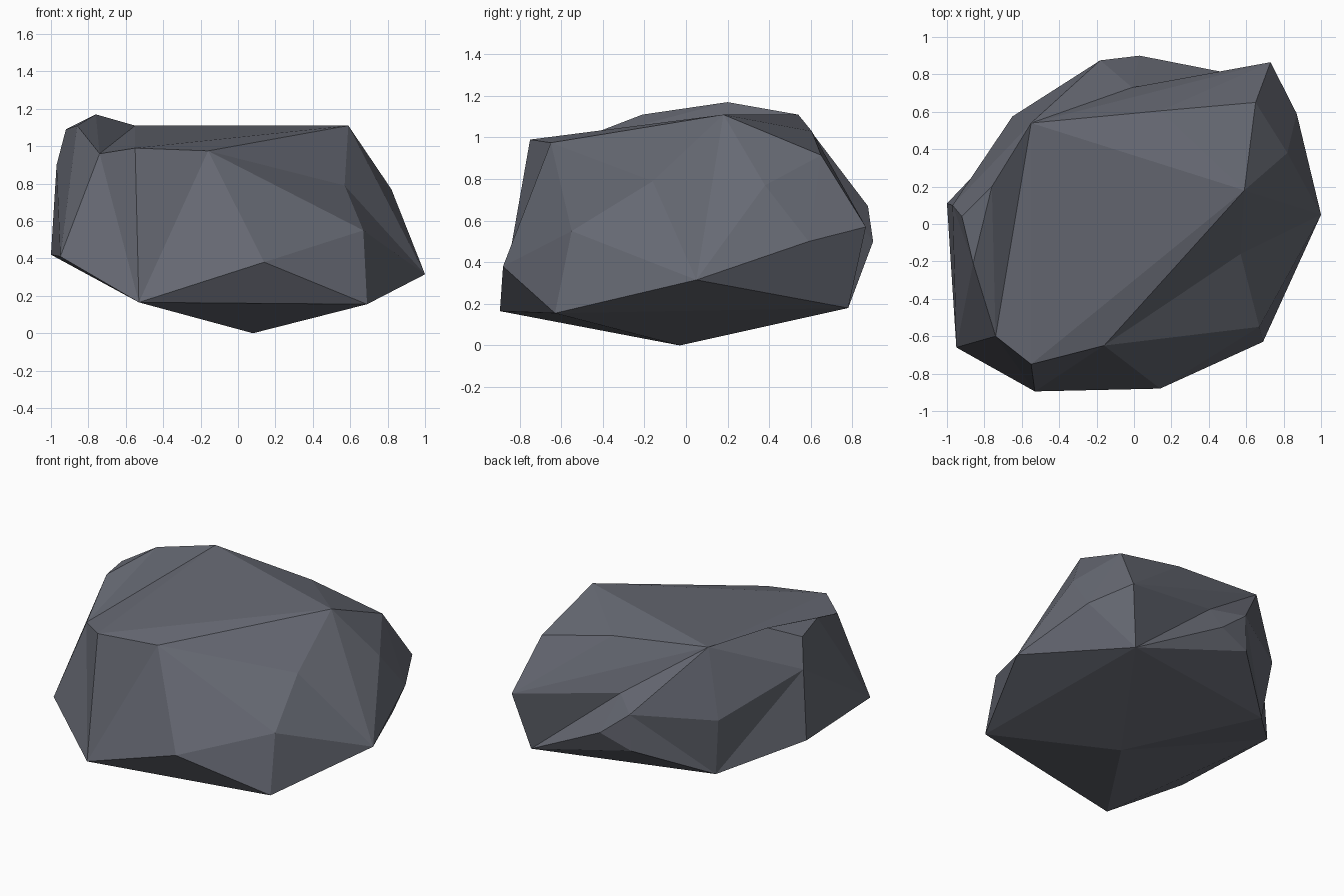
import bpy, bmesh
from mathutils import Vector

if "Cube" in bpy.data.objects:
    bpy.data.objects.remove(bpy.data.objects["Cube"])

# Corner points of the boulder, keyed by a letter
corner = {
    # flat top and the small raised ridge on its left
    'A': (-.55, .54, 1.11), 'B': (.59, .18, 1.11), 'C': (-.16, -.65, .975),
    'D': (-.55, -.75, .99), 'E': (-.74, -.60, .96), 't': (.14, .605, 1.03),
    'X': (-.92, .04, 1.09), 'Y': (-.76, .20, 1.17), 'Z': (-.86, -.21, 1.11),
    # front
    'F': (-.95, -.66, .41), 'G': (-.53, -.895, .165), 'H': (.14, -.88, .38),
    'I': (.69, -.63, .155), 'J': (.67, -.55, .55), 'L': (.57, -.16, .79),
    # right
    'K': (1.0, .05, .315), 'M': (.82, .38, .77), 'N': (.87, .59, .50),
    'O': (.65, .65, .915), 'P': (.73, .865, .57),
    # back
    'R': (.03, .90, .50), 'S': (-.18, .875, .67), 'T': (-.01, .73, .72),
    'd': (-.19, .87, .42), 'a': (.64, .78, .18),
    # left
    'U': (-.65, .575, .64), 'c': (-.60, .53, .24), 'W': (-1.0, .11, .42),
    'w': (-.97, .10, .90),
    # underside
    'b': (.08, -.03, 0),
}

# Facets are fans: a hub corner joined to a run of neighbouring corners
fans = {
    'A': 'tBDEYwUSTPt',   # top and upper back
    'B': 'DCLKMOt',       # top right shoulder
    'G': 'bIHCDEFWb',     # front left
    'J': 'CHIKLC',        # front right
    'w': 'YXZFWcU',       # left side
    'a': 'IKNPTRdcbI',    # back and underside
    'N': 'KMOP',          # right side
    'S': 'UcdRT',         # back bulge
    'E': 'YZF', 'Y': 'XZ', 'b': 'Wc', 't': 'OP',
}

bm = bmesh.new()
v = {k: bm.verts.new(Vector(p)) for k, p in corner.items()}
for hub, ring in fans.items():
    for p, q in zip(ring, ring[1:]):
        bm.faces.new((v[hub], v[p], v[q]))
bmesh.ops.recalc_face_normals(bm, faces=bm.faces)

mesh = bpy.data.meshes.new("boulder")
bm.to_mesh(mesh)
bm.free()

# Single slate grey stone, flat shaded
stone = bpy.data.materials.new("slate grey stone")
stone.diffuse_color = (.133, .141, .171, 1)
stone.use_nodes = True
stone.node_tree.nodes["Principled BSDF"].inputs["Base Color"].default_value = stone.diffuse_color
mesh.materials.append(stone)
boulder = bpy.data.objects.new("boulder", mesh)
bpy.context.collection.objects.link(boulder)
